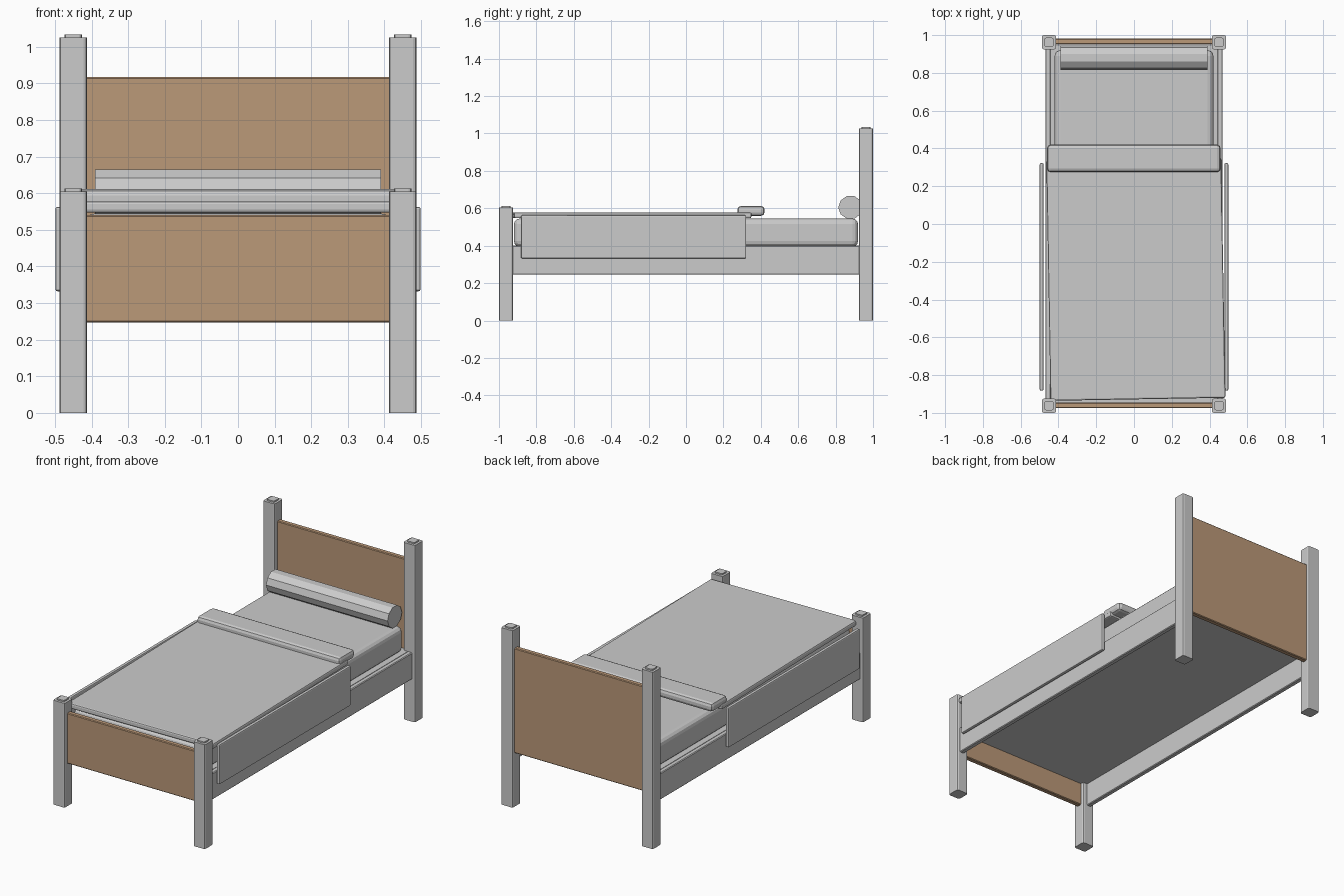
import bpy, bmesh
from math import radians, cos, sin, pi
from mathutils import Matrix

if "Cube" in bpy.data.objects:
    bpy.data.objects.remove(bpy.data.objects["Cube"])

wood = bpy.data.materials.new("brown_wood")
wood.diffuse_color = (0.5, 0.32, 0.19, 1)
wood.use_nodes = True
wood.node_tree.nodes["Principled BSDF"].inputs["Base Color"].default_value = wood.diffuse_color


def finish(name, bm, mat=None):
    bmesh.ops.recalc_face_normals(bm, faces=bm.faces)
    me = bpy.data.meshes.new(name)
    bm.to_mesh(me)
    bm.free()
    ob = bpy.data.objects.new(name, me)
    bpy.context.collection.objects.link(ob)
    if mat:
        me.materials.append(mat)
    return ob


def box(name, x, y, z, bevel=0.0, segments=2, upright_only=False, mat=None):
    """Box from (min, max) ranges, with bevelled edges."""
    bm = bmesh.new()
    bmesh.ops.create_cube(bm, size=1)
    for v in bm.verts:
        for i, (a, b) in enumerate((x, y, z)):
            v.co[i] = b if v.co[i] > 0 else a
    if bevel:
        edges = [e for e in bm.edges if not upright_only
                 or abs(e.verts[0].co.z - e.verts[1].co.z) > 1e-4]
        bmesh.ops.bevel(bm, geom=edges, offset=bevel, segments=segments,
                        profile=0.5, affect='EDGES')
    return finish(name, bm, mat)


def around(c, size):
    return (c - size / 2, c + size / 2)


# Corner posts with small raised caps
for side, sx in (("left", -1), ("right", 1)):
    for end, py, top in (("front", -0.9625, 0.605), ("rear", 0.9625, 1.026)):
        px = sx * 0.45
        box(f"{end}_{side}_post", around(px, 0.075), around(py, 0.075), (0, top),
            0.01, 2, True)
        box(f"{end}_{side}_post_cap", around(px, 0.048), around(py, 0.048),
            (top - 0.01, top + 0.008), 0.008, 2, True)

    # Side rail and hanging blanket side
    box(f"{side}_rail", around(sx * 0.455, 0.028), (-0.93, 0.93), (0.245, 0.40), 0.004, 1)
    box(f"{side}_blanket_drape", around(sx * 0.489, 0.02), (-0.882, 0.322),
        (0.332, 0.563), 0.006, 2)

# Head and foot panels
box("headboard", (-0.42, 0.42), around(0.966, 0.03), (0.31, 0.918), 0.004, 1, mat=wood)
box("footboard", (-0.42, 0.42), around(-0.96, 0.03), (0.247, 0.54), 0.004, 1, mat=wood)

# Sleeping surface
box("bed_base", (-0.442, 0.442), (-0.945, 0.945), (0.38, 0.40))
box("mattress", (-0.42, 0.42), (-0.92, 0.92), (0.395, 0.545), 0.03, 3)

# Blanket laid slightly askew, with its folded edge
blanket = box("blanket", (-0.463, 0.463), (-0.635, 0.635), (0.547, 0.578), 0.008, 2)
blanket.data.transform(Matrix.Translation((0.01, -0.293, 0)) @ Matrix.Rotation(radians(1), 4, 'Z'))
box("blanket_fold", (-0.46, 0.458), (0.275, 0.42), (0.56, 0.612), 0.018, 2)

# Faceted bolster pillow
bm = bmesh.new()
ring = [bm.verts.new((-0.39, 0.88 + 0.066 * cos(k * pi / 5), 0.605 + 0.063 * sin(k * pi / 5)))
        for k in range(10)]
cap = bm.faces.new(ring)
out = bmesh.ops.extrude_face_region(bm, geom=[cap], use_keep_orig=True)
bmesh.ops.translate(bm, vec=(0.78, 0, 0),
                    verts=[g for g in out["geom"] if isinstance(g, bmesh.types.BMVert)])
finish("bolster_pillow", bm)
